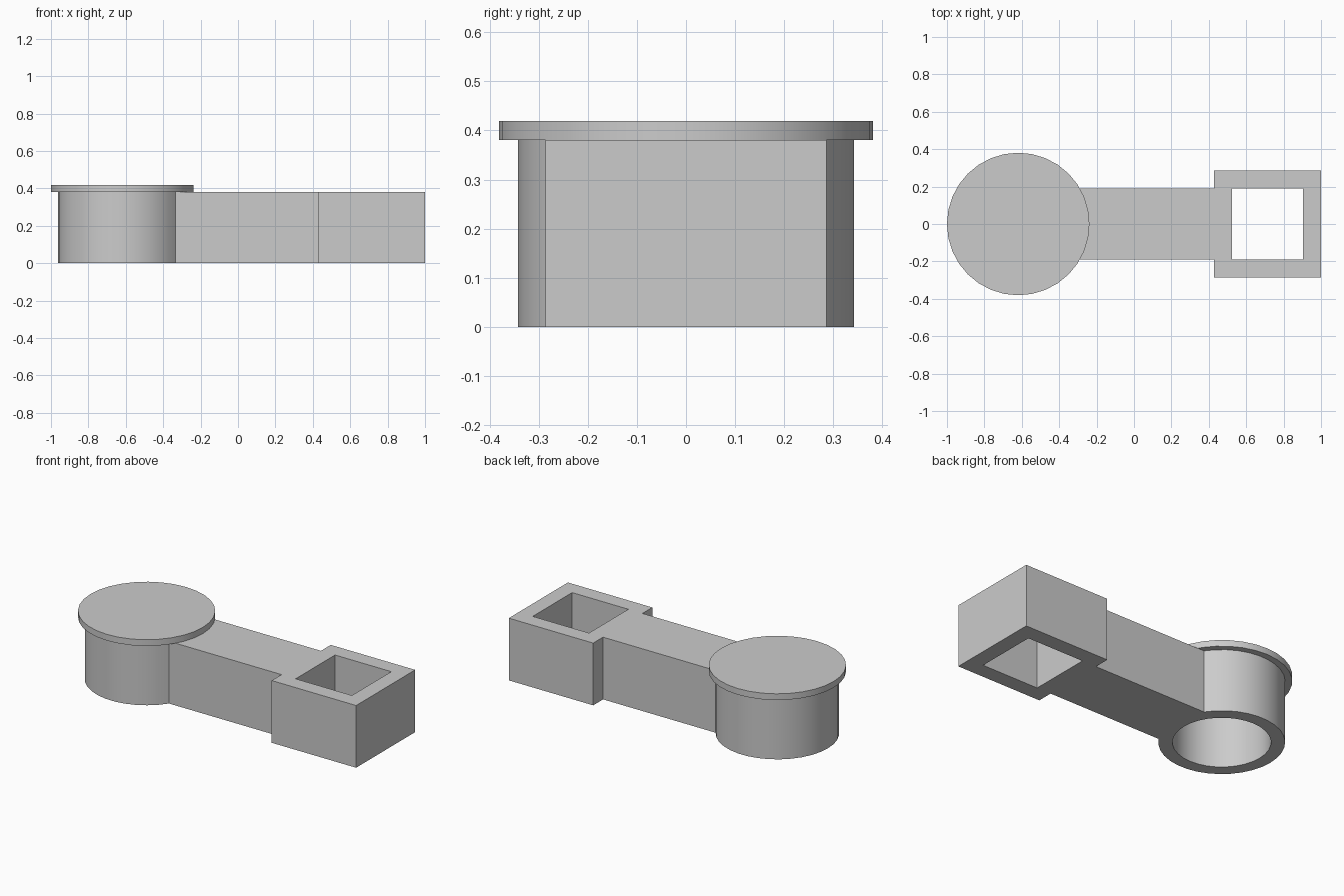
import bpy, bmesh
from math import asin, cos, sin, pi

cube = bpy.data.objects.get("Cube")
if cube:
    bpy.data.objects.remove(cube, do_unlink=True)

U = 2 / 105              # one design unit
CX = -1 + 20 * U         # centre of the round end
HEIGHT = 20 * U
CAP = 2 * U

grey = bpy.data.materials.new("plain_grey")
grey.use_nodes = True
colour = (0.6, 0.6, 0.6, 1)
grey.diffuse_color = colour
grey.node_tree.nodes["Principled BSDF"].inputs["Base Color"].default_value = colour


def arc(radius, start, end, steps):
    """Points on a circle around the round end, both ends included."""
    angles = [start + (end - start) * i / steps for i in range(steps + 1)]
    return [(CX + radius * cos(a), radius * sin(a)) for a in angles]


def extruded(name, loops, bottom, top):
    """Fill an outline (with optional hole loops) and extrude it upward."""
    bm = bmesh.new()
    for loop in loops:
        verts = [bm.verts.new((x, y, bottom)) for x, y in loop]
        for a, b in zip(verts, verts[1:] + verts[:1]):
            bm.edges.new((a, b))
    bmesh.ops.triangle_fill(bm, use_beauty=True, edges=bm.edges[:], normal=(0, 0, 1))
    grown = bmesh.ops.extrude_face_region(bm, geom=bm.faces[:], use_keep_orig=True)
    moved = [g for g in grown["geom"] if isinstance(g, bmesh.types.BMVert)]
    bmesh.ops.translate(bm, verts=moved, vec=(0, 0, top - bottom))
    bmesh.ops.recalc_face_normals(bm, faces=bm.faces[:])
    mesh = bpy.data.meshes.new(name)
    bm.to_mesh(mesh)
    bm.free()
    mesh.materials.append(grey)
    obj = bpy.data.objects.new(name, mesh)
    bpy.context.collection.objects.link(obj)
    bpy.ops.object.select_all(action='DESELECT')
    obj.select_set(True)
    bpy.context.view_layer.objects.active = obj
    bpy.ops.object.shade_smooth_by_angle()
    return obj


# Arm body: round barrel, straight bar and square socket in one outline
barrel_r, bar_half, socket_half, wall = 18 * U, 10 * U, 15 * U, 5 * U
socket_x = 1 - 2 * socket_half
joint = asin(bar_half / barrel_r)
outline = arc(barrel_r, joint, 2 * pi - joint, 28)
outline += [(socket_x, -bar_half), (socket_x, -socket_half), (1, -socket_half),
            (1, socket_half), (socket_x, socket_half), (socket_x, bar_half)]

# Round bore under the cap and square hole through the socket
bore = arc(14 * U, 0, 2 * pi, 32)[:-1]
x0, x1 = socket_x + wall, 1 - wall
square_hole = [(x0, -bar_half), (x1, -bar_half), (x1, bar_half), (x0, bar_half)]
extruded("arm_body", [outline, bore, square_hole], 0, HEIGHT)

# Round cap closing the top of the barrel
cap_outline = arc(20 * U, 0, 2 * pi, 32)[:-1]
extruded("round_cap", [cap_outline], HEIGHT, HEIGHT + CAP)
